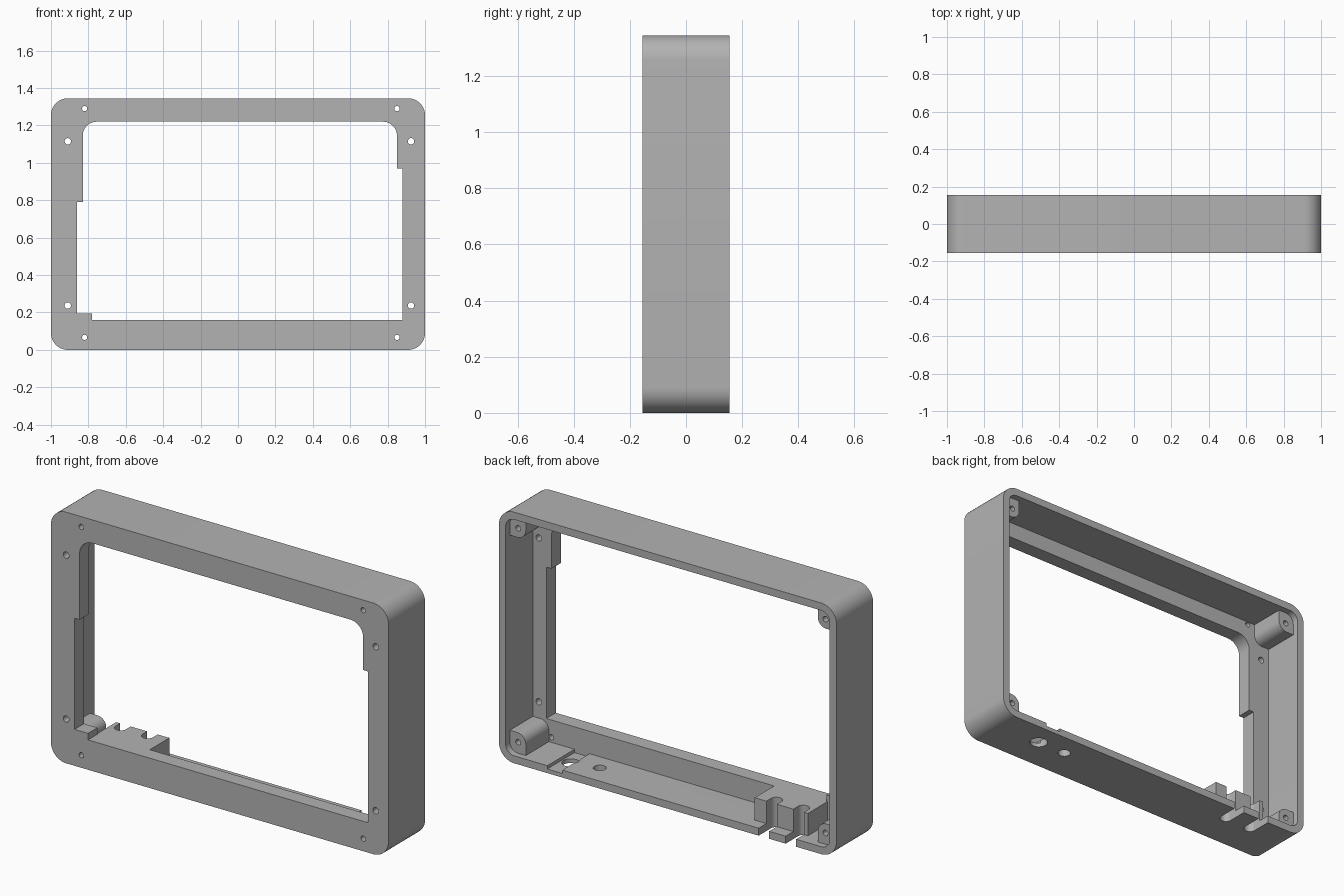
import bpy, bmesh, math
from mathutils import Vector

old = bpy.data.objects.get("Cube")
if old:
    bpy.data.objects.remove(old, do_unlink=True)

W, H, D, T = 1.0, 1.345, 0.155, 0.04   # half width, height, half depth, wall
PLATE = -0.075                         # back of the front plate

grey = bpy.data.materials.new("plain grey")
grey.use_nodes = True
grey.diffuse_color = (0.45, 0.45, 0.45, 1)
grey.node_tree.nodes["Principled BSDF"].inputs["Base Color"].default_value = grey.diffuse_color


def fillet(corners, steps=10):
    """Outline from (a, b, radius) corners, rounding square corners."""
    pts = []
    for i, (a, b, r) in enumerate(corners):
        p = Vector((a, b))
        if r == 0:
            pts.append(p)
            continue
        u = (Vector(corners[i - 1][:2]) - p).normalized() * r
        v = (Vector(corners[(i + 1) % len(corners)][:2]) - p).normalized() * r
        for k in range(steps + 1):
            t = math.pi / 2 * k / steps
            pts.append(p + u + v - v * math.cos(t) - u * math.sin(t))
    return pts


def rect(a0, b0, a1, b1, r=0):
    return fillet([(a0, b0, r), (a1, b0, r), (a1, b1, r), (a0, b1, r)])


def circle(a, b, r, n=24):
    return [Vector((a + r * math.cos(math.tau * k / n), b + r * math.sin(math.tau * k / n)))
            for k in range(n)]


def prism(name, outline, lo, hi, axis="Y"):
    """Extrude an outline (x, z) along Y or (x, y) along Z."""
    place = (lambda p, h: (p.x, h, p.y)) if axis == "Y" else (lambda p, h: (p.x, p.y, h))
    bm = bmesh.new()
    base = bm.faces.new([bm.verts.new(place(p, lo)) for p in outline])
    ext = bmesh.ops.extrude_face_region(bm, geom=[base])
    move = Vector((0, hi - lo, 0)) if axis == "Y" else Vector((0, 0, hi - lo))
    bmesh.ops.translate(bm, vec=move, verts=[g for g in ext["geom"] if isinstance(g, bmesh.types.BMVert)])
    bmesh.ops.recalc_face_normals(bm, faces=bm.faces)
    mesh = bpy.data.meshes.new(name)
    bm.to_mesh(mesh)
    bm.free()
    mesh.materials.append(grey)
    ob = bpy.data.objects.new(name, mesh)
    bpy.context.collection.objects.link(ob)
    return ob


def activate(ob):
    bpy.ops.object.select_all(action="DESELECT")
    ob.select_set(True)
    bpy.context.view_layer.objects.active = ob


def cut(ob, *prism_args):
    cutter = prism("cutter", *prism_args)
    cutter.hide_render = True
    activate(ob)
    mod = ob.modifiers.new("cut", "BOOLEAN")
    mod.operation, mod.solver, mod.object = "DIFFERENCE", "EXACT", cutter
    bpy.ops.object.modifier_apply(modifier=mod.name)
    bpy.data.objects.remove(cutter, do_unlink=True)


def finish(ob):
    activate(ob)
    bpy.ops.object.shade_smooth_by_angle(angle=math.radians(30))


# Frame: rounded shell with an open back
frame = prism("frame", rect(-W, 0, W, H, 0.09), -D, D)
cut(frame, rect(-W + T, T, W - T, H - T, 0.05), PLATE, 0.3)

# Stepped window in the front plate
window = fillet([(-0.78, 0.16, 0), (0.88, 0.16, 0), (0.88, 0.97, 0), (0.85, 0.97, 0),
                 (0.85, 1.22, 0.075), (-0.83, 1.22, 0.075), (-0.83, 0.79, 0),
                 (-0.86, 0.79, 0), (-0.86, 0.195, 0), (-0.78, 0.195, 0)])
cut(frame, window, -0.3, 0)

# Screw holes through the front plate
for xs, zs, r in (((-0.82, 0.85), (0.067, 1.29), 0.014), ((-0.91, 0.925), (0.237, 1.115), 0.017)):
    for x in xs:
        for z in zs:
            cut(frame, circle(x, z, r), -0.3, 0)

# Shallow channel and two round holes in the floor
cut(frame, rect(0.624, PLATE, 0.713, 0.3), 0.022, 0.08, "Z")
cut(frame, circle(0.66, 0.03, 0.045), -0.1, 0.1, "Z")
cut(frame, circle(0.49, 0.03, 0.032), -0.1, 0.1, "Z")

# Cable block behind the lower edge, with slots running through the floor
block = prism("cable_block", rect(-0.785, PLATE, -0.47, 0.09), T - 0.01, 0.16, "Z")
for x in (-0.57, -0.73):
    slot = rect(x - 0.031, 0.02, x + 0.031, 0.09, 0.03)
    slot = fillet([(x - 0.031, 0.3, 0), (x - 0.031, 0.02, 0.03),
                   (x + 0.031, 0.02, 0.03), (x + 0.031, 0.3, 0)])
    for ob in (frame, block):
        cut(ob, slot, -0.1, 0.3, "Z")
finish(frame)
finish(block)

# Corner posts with blind screw holes
for side, sx in (("right", -1), ("left", 1)):
    for level, up in (("lower", False), ("upper", True)):
        def flip(z):
            return H - z if up else z
        shape = fillet([(sx * 0.97, flip(0.03), 0.02), (sx * 0.865, flip(0.03), 0),
                        (sx * 0.865, flip(0.15), 0.05), (sx * 0.97, flip(0.15), 0)])
        post = prism(f"{level}_{side}_post", shape, PLATE, 0.12)
        cut(post, circle(sx * 0.91, flip(0.1), 0.015), 0.02, 0.3)
        finish(post)
